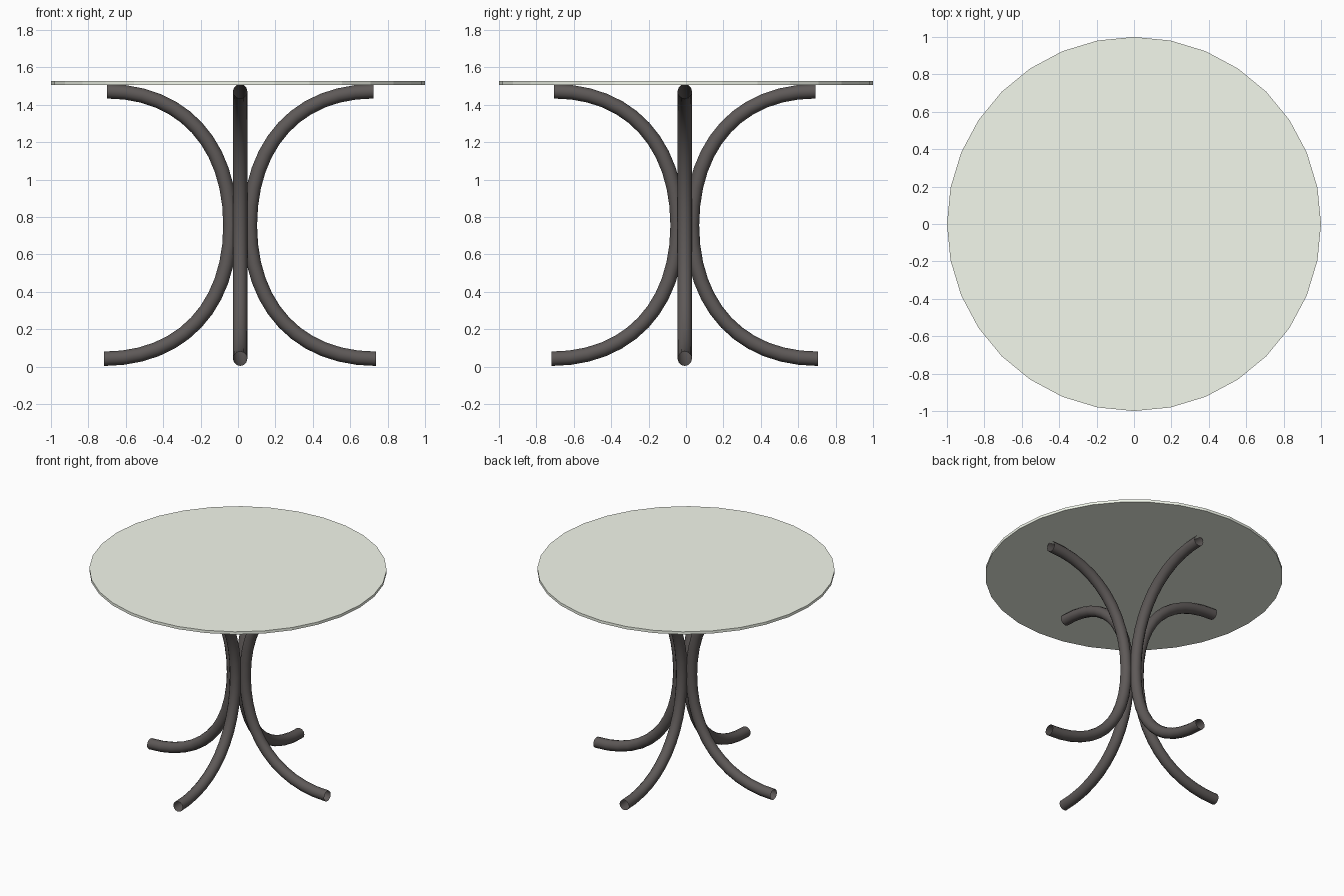
import bpy
from math import cos, sin, pi

if "Cube" in bpy.data.objects:
    bpy.data.objects.remove(bpy.data.objects["Cube"])

def material(name, color):
    m = bpy.data.materials.new(name)
    m.diffuse_color = color
    m.use_nodes = True
    m.node_tree.nodes["Principled BSDF"].inputs["Base Color"].default_value = m.diffuse_color
    return m

glass = material("pale_glass", (0.90, 0.94, 0.84, 1))
metal = material("dark_metal", (0.112, 0.1, 0.097, 1))

# Round tabletop
bpy.ops.mesh.primitive_cylinder_add(vertices=32, radius=1, depth=0.02, location=(0, 0, 1.517))
top = bpy.context.object
top.name = "tabletop"
top.data.materials.append(glass)

# Leg path as (distance from axis, z): foot, waist, top
K = 0.61
FOOT, WAIST, TOP = (0.7135, 0.042), (0.0385, 0.755), (0.6995, 1.472)

def add_leg(name, angle, spread):
    curve = bpy.data.curves.new(name, 'CURVE')
    curve.dimensions = '3D'
    curve.resolution_u = 12
    curve.bevel_depth = 0.0385
    curve.bevel_resolution = 4
    spline = curve.splines.new('BEZIER')
    spline.bezier_points.add(2)

    def place(r, z):
        return ((r + spread) * cos(angle), (r + spread) * sin(angle), z)

    low, high = WAIST[1] - FOOT[1], TOP[1] - WAIST[1]
    foot_in = FOOT[0] - K * (FOOT[0] - WAIST[0])
    top_in = TOP[0] - K * (TOP[0] - WAIST[0])
    handles = [
        (FOOT, (FOOT[0] + 0.2, FOOT[1]), (foot_in, FOOT[1])),
        (WAIST, (WAIST[0], WAIST[1] - K * low), (WAIST[0], WAIST[1] + K * high)),
        (TOP, (top_in, TOP[1]), (TOP[0] + 0.2, TOP[1])),
    ]
    for p, (co, left, right) in zip(spline.bezier_points, handles):
        p.handle_left_type = p.handle_right_type = 'FREE'
        p.co, p.handle_left, p.handle_right = place(*co), place(*left), place(*right)

    # Bent open tube turned into a mesh
    leg = bpy.data.objects.new(name, curve)
    leg.location = (0.0115, -0.0065, 0)
    bpy.context.collection.objects.link(leg)
    bpy.ops.object.select_all(action='DESELECT')
    leg.select_set(True)
    bpy.context.view_layer.objects.active = leg
    bpy.ops.object.convert(target='MESH')
    leg = bpy.context.object
    leg.name = name
    leg.data.materials.clear()
    leg.data.materials.append(metal)
    bpy.ops.object.shade_smooth()

# Four legs; the left and right pair stand slightly further apart
for i, side in enumerate(("right", "back", "left", "front")):
    add_leg(side + "_leg", i * pi / 2, 0.0135 if i % 2 == 0 else 0)
